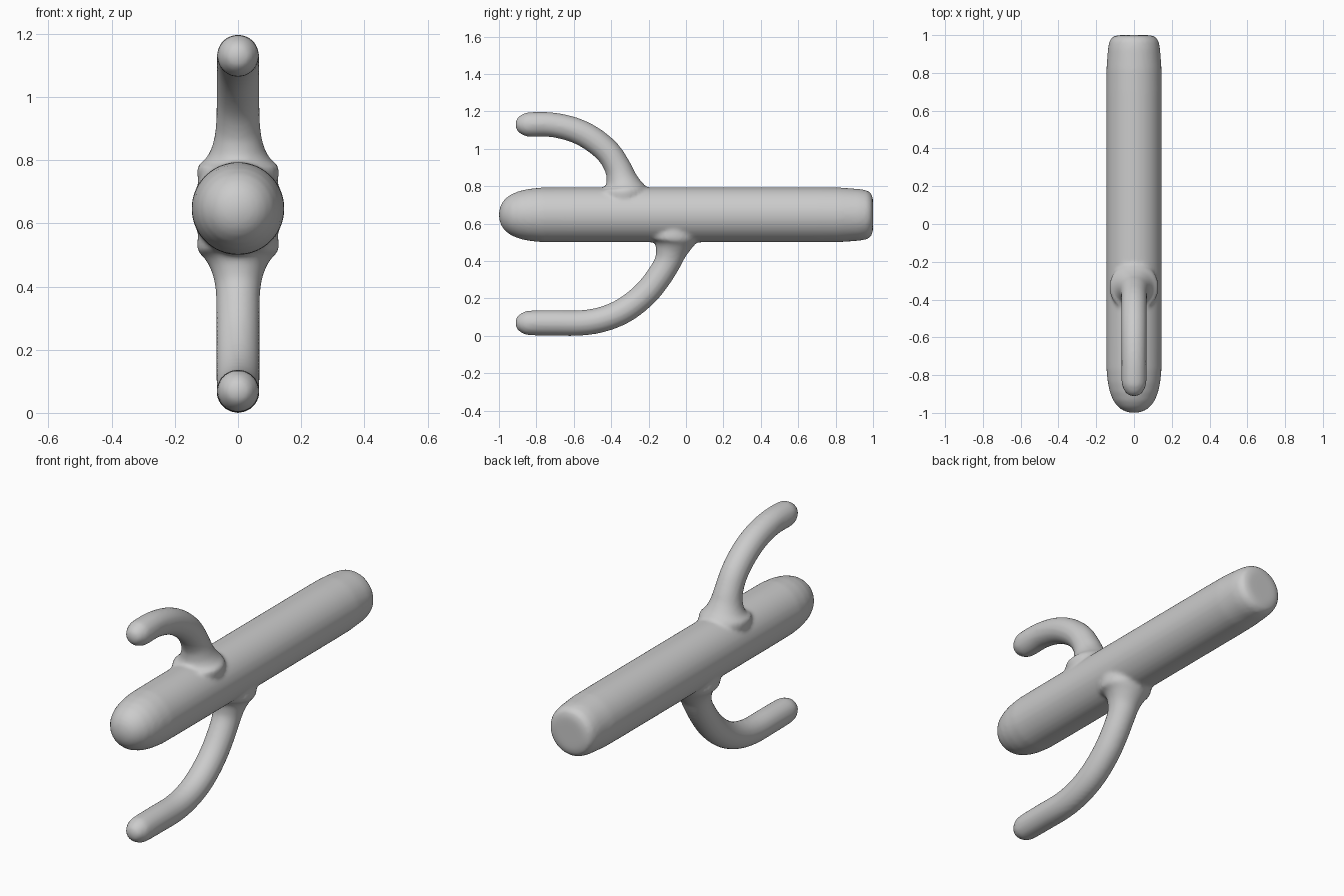
import bpy, bmesh, math

if "Cube" in bpy.data.objects:
    bpy.data.objects.remove(bpy.data.objects["Cube"])

SIDES = 40


def catmull(a, b, c, d, t):
    return tuple(0.5 * (2 * q + (r - p) * t + (2 * p - 5 * q + 4 * r - s) * t * t
                        + (3 * q - p - 3 * r + s) * t ** 3) for p, q, r, s in zip(a, b, c, d))


def smooth_path(pts, n=4):
    ext = [pts[0]] + pts + [pts[-1]]
    out = [catmull(*ext[i:i + 4], k / n) for i in range(len(pts) - 1) for k in range(n)]
    return out + [pts[-1]]


def add_tube(bm, pts):
    """Sweep circles along a path of (y, z, radius) points in the x = 0 plane."""
    rings = []
    for i, (y, z, r) in enumerate(pts):
        p, q = pts[max(i - 1, 0)], pts[min(i + 1, len(pts) - 1)]
        dy, dz = q[0] - p[0], q[1] - p[1]
        length = math.hypot(dy, dz) or 1
        ny, nz = -dz / length, dy / length
        ring = []
        for k in range(SIDES):
            a = math.tau * k / SIDES
            s = r * math.sin(a)
            ring.append(bm.verts.new((r * math.cos(a), y + ny * s, z + nz * s)))
        rings.append(ring)
    for a, b in zip(rings, rings[1:]):
        for k in range(SIDES):
            j = (k + 1) % SIDES
            bm.faces.new((a[k], a[j], b[j], b[k]))
    bm.faces.new(rings[0][::-1])
    bm.faces.new(rings[-1])


def arm_tip(z):
    return [(-0.912, z, 0.008), (-0.908, z, 0.024), (-0.895, z, 0.042),
            (-0.87, z, 0.057), (-0.835, z, 0.066)]


bm = bmesh.new()

# trunk: domed front end, blunt rounded back end
profile = [(-1, .01), (-.996, .035), (-.985, .063), (-.965, .088), (-.935, .11), (-.89, .128),
           (-.84, .139), (-.77, .146), (-.6, .147), (.7, .147), (.82, .146), (.93, .138),
           (.97, .13), (.99, .115), (.999, .09), (1.0, .06)]
add_tube(bm, [(y, .647, r) for y, r in profile])

# upper arm
add_tube(bm, smooth_path(arm_tip(1.13) + [
    (-.72, 1.129, .066), (-.6, 1.102, .067), (-.5, 1.052, .068), (-.415, .98, .068),
    (-.365, .9, .071), (-.345, .84, .083), (-.336, .8, .105), (-.334, .775, .13), (-.334, .7, .12)]))

# lower arm
add_tube(bm, smooth_path(arm_tip(.069) + [
    (-.7, .069, .068), (-.55, .07, .068), (-.43, .093, .068), (-.32, .143, .069),
    (-.22, .223, .069), (-.15, .308, .069), (-.1, .39, .071), (-.08, .45, .084),
    (-.07, .492, .107), (-.068, .52, .13), (-.068, .6, .12)]))

bmesh.ops.recalc_face_normals(bm, faces=bm.faces)
mesh = bpy.data.meshes.new("cactus")
bm.to_mesh(mesh)
bm.free()
cactus = bpy.data.objects.new("cactus", mesh)
bpy.context.collection.objects.link(cactus)

# fuse the parts into one skin and soften the joins
remesh = cactus.modifiers.new("fuse", 'REMESH')
remesh.mode = 'VOXEL'
remesh.voxel_size = 0.011
remesh.use_smooth_shade = True
soften = cactus.modifiers.new("soften", 'SMOOTH')
soften.factor = 0.5
soften.iterations = 6
for p in mesh.polygons:
    p.use_smooth = True
